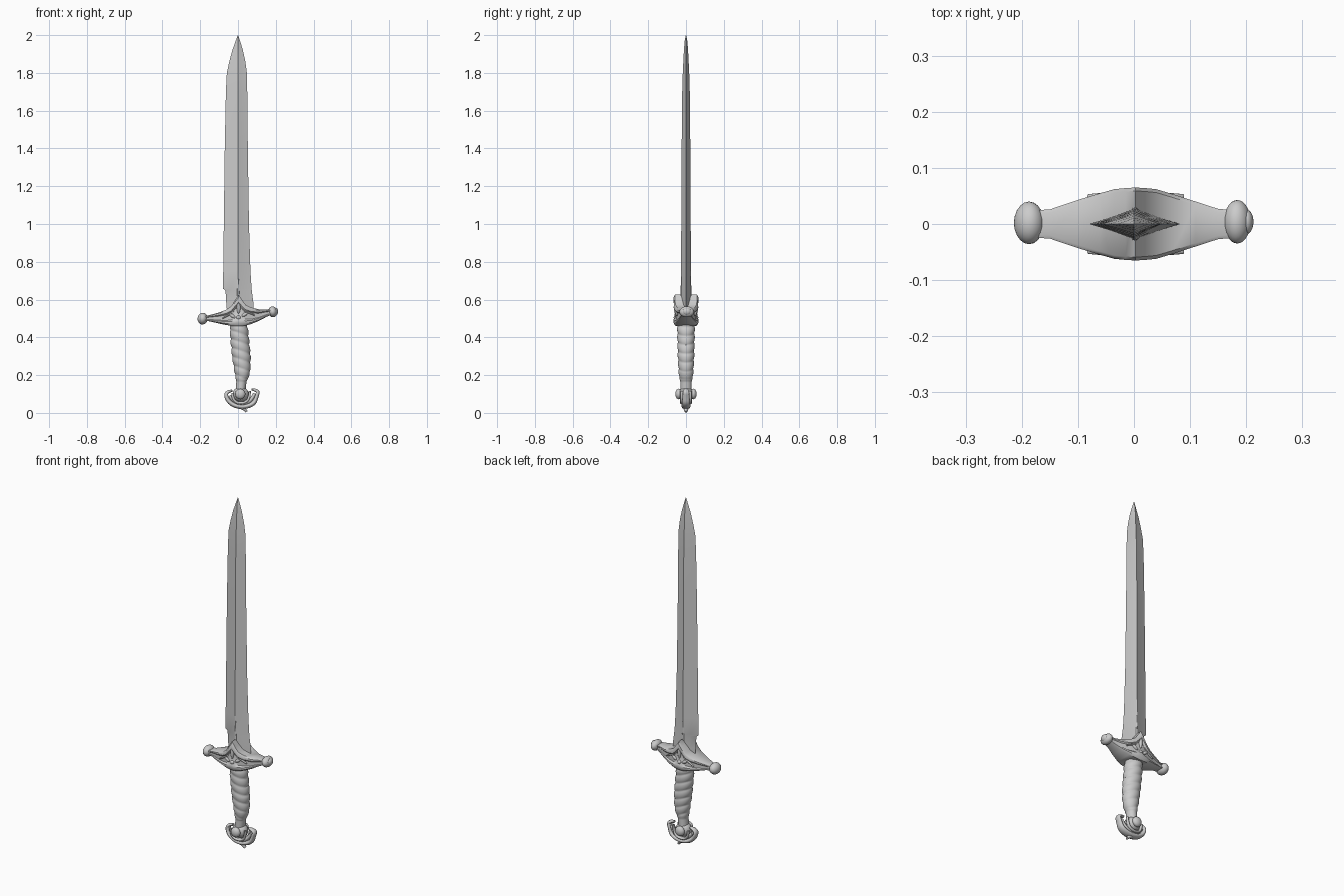
import bpy, bmesh, math
from mathutils import Vector

steel = bpy.data.materials.new("grey_steel")
steel.diffuse_color = (0.6, 0.6, 0.6, 1)


def finish(obj, angle=35):
    obj.data.materials.append(steel)
    bpy.ops.object.select_all(action='DESELECT')
    obj.select_set(True)
    bpy.context.view_layer.objects.active = obj
    bpy.ops.object.shade_smooth_by_angle(angle=math.radians(angle))
    return obj


def loft(name, rings, angle=35):
    """Skin a list of equal-length point rings and cap both ends."""
    bm = bmesh.new()
    rows = [[bm.verts.new(p) for p in ring] for ring in rings]
    n = len(rows[0])
    for a, b in zip(rows, rows[1:]):
        for i in range(n):
            j = (i + 1) % n
            bm.faces.new((a[i], a[j], b[j], b[i]))
    bm.faces.new(rows[0])
    bm.faces.new(rows[-1])
    bmesh.ops.recalc_face_normals(bm, faces=bm.faces)
    me = bpy.data.meshes.new(name)
    bm.to_mesh(me)
    bm.free()
    obj = bpy.data.objects.new(name, me)
    bpy.context.collection.objects.link(obj)
    return finish(obj, angle)


def ball(name, loc, scale, tilt=0):
    bpy.ops.mesh.primitive_uv_sphere_add(segments=20, ring_count=12, location=loc,
                                         rotation=(0, tilt, 0))
    obj = bpy.context.object
    obj.name = name
    obj.scale = scale
    return finish(obj)


def tube(name, pts, depth_scale=1.0, y=0):
    """Smooth tapered tube in the xz plane; pts are (x, z, radius)."""
    cu = bpy.data.curves.new(name, 'CURVE')
    cu.dimensions = '3D'
    cu.bevel_depth = 1
    cu.bevel_resolution = 3
    cu.use_fill_caps = True
    sp = cu.splines.new('NURBS')
    sp.points.add(len(pts) - 1)
    for p, (x, z, r) in zip(sp.points, pts):
        p.co = (x, 0, z, 1)
        p.radius = r
    sp.use_endpoint_u = True
    sp.order_u = 3
    sp.resolution_u = 6
    obj = bpy.data.objects.new(name, cu)
    obj.location.y = y
    obj.scale.y = depth_scale
    bpy.context.collection.objects.link(obj)
    bpy.ops.object.select_all(action='DESELECT')
    obj.select_set(True)
    bpy.context.view_layer.objects.active = obj
    bpy.ops.object.convert(target='MESH')
    return finish(bpy.context.object, 50)


def lerp_table(table, t):
    for a, b in zip(table, table[1:]):
        if a[0] <= t <= b[0]:
            f = (t - a[0]) / (b[0] - a[0])
            return [u + (v - u) * f for u, v in zip(a[1:], b[1:])]
    return table[-1][1:]


# blade: hollow-ground diamond with a notch low on the left edge
blade = [(0.50, -0.055, 0.085, 0.028), (0.58, -0.062, 0.082, 0.028),
         (0.648, -0.066, 0.073, 0.027), (0.658, -0.080, 0.072, 0.027),
         (0.75, -0.078, 0.066, 0.026), (1.00, -0.075, 0.058, 0.025),
         (1.40, -0.070, 0.052, 0.023), (1.70, -0.064, 0.049, 0.020),
         (1.80, -0.059, 0.047, 0.017), (1.86, -0.046, 0.039, 0.014),
         (1.92, -0.030, 0.026, 0.011), (1.97, -0.012, 0.011, 0.007),
         (2.00, -0.001, 0.001, 0.001)]
rings = []
for z, xl, xr, d in blade:
    m = d * 0.45
    rings.append([(xl, 0, z), (xl * .5, -m, z), (0, -d, z), (xr * .5, -m, z),
                  (xr, 0, z), (xr * .5, m, z), (0, d, z), (xl * .5, m, z)])
loft("blade", rings, 25)

# crossguard: tilted arms, central peak, sunken front and back panels
guard = [(-0.185, 0.487, 0.511, 0.024), (-0.15, 0.485, 0.518, 0.026),
         (-0.10, 0.473, 0.532, 0.043), (-0.06, 0.465, 0.547, 0.055),
         (-0.035, 0.461, 0.566, 0.062), (-0.015, 0.459, 0.598, 0.064),
         (0.003, 0.459, 0.626, 0.065), (0.020, 0.460, 0.600, 0.064),
         (0.040, 0.463, 0.573, 0.062), (0.07, 0.470, 0.558, 0.053),
         (0.11, 0.487, 0.548, 0.040), (0.15, 0.508, 0.548, 0.027),
         (0.185, 0.524, 0.546, 0.024)]
rings = []
for x, zb, zt, d in guard:
    h = zt - zb
    s = d - min(0.009, h * 0.1)
    side = [(d - .010, 0), (d, .10), (d, .22), (s, .30),
            (s, .66), (d, .76), (d, .92), (d - .006, 1)]
    half = [(x, -y, zb + h * k) for y, k in side]
    rings.append(half + [(x, -p[1], p[2]) for p in reversed(half)])
loft("crossguard", rings, 40)

# knobs on the guard ends
ball("left_knob", (-0.187, 0.002, 0.499), (0.027, 0.038, 0.031), 0.15)
ball("left_knob_cap", (-0.203, 0.002, 0.497), (0.011, 0.020, 0.018))
ball("right_knob", (0.184, 0.004, 0.535), (0.024, 0.039, 0.029), -0.15)
ball("right_knob_cap", (0.200, 0.004, 0.537), (0.013, 0.022, 0.019))

# carved leaves and scrolls on both guard faces
for side, s in (("front", -1), ("back", 1)):
    ball(side + "_leaf", (0.003, s * 0.056, 0.560), (0.010, 0.009, 0.034))
    ball(side + "_bead", (0.003, s * 0.056, 0.505), (0.011, 0.009, 0.011))
    for m in (-1, 1):
        dz = 0.008 * m
        ball(side + "_petal", (0.003 + m * 0.032, s * 0.051, 0.517 + dz * .5),
             (0.019, 0.010, 0.009), -m * 0.6)
        tube(side + "_scroll", [(0.003 + m * 0.006, 0.585, .003),
                                (0.003 + m * 0.020, 0.540, .005),
                                (0.003 + m * 0.060, 0.522 + dz, .005),
                                (0.003 + m * 0.085, 0.508 + dz, .003)],
             1.4, s * 0.049)
# spine ridge running up from the guard on each blade face
for side, s in (("front", -1), ("back", 1)):
    tube(side + "_blade_spine", [(0.002, 0.60, .007), (0.0, 0.70, .004), (0, 0.80, .001)],
         0.8, s * 0.024)

# grip: bent axis, overlapping spiral wraps; table is z, centre x, radius x, radius y
grip = [(0.12, 0.014, 0.026, 0.030), (0.165, 0.018, 0.027, 0.030),
        (0.185, 0.021, 0.034, 0.036), (0.22, 0.023, 0.043, 0.040),
        (0.30, 0.018, 0.050, 0.044), (0.38, 0.010, 0.050, 0.046),
        (0.44, 0.005, 0.049, 0.047), (0.48, 0.003, 0.044, 0.044)]
rings = []
N, M = 28, 72
for k in range(M + 1):
    z = 0.12 + 0.36 * k / M
    cx, rx, ry = lerp_table(grip, z)
    ring = []
    for i in range(N):
        a = 2 * math.pi * i / N
        phase = (z + 0.016 * math.cos(a)) / 0.047 % 1
        groove = 0.89 + 0.12 * math.sin(math.pi * phase) ** 0.6
        if z < 0.18:
            groove = 1
        ring.append((cx + rx * groove * math.cos(a), ry * groove * math.sin(a), z))
    rings.append(ring)
loft("wrapped_grip", rings, 50)

# pommel: round core with side bosses, crescent wings, curled ends and a tail
ball("pommel_core", (0.014, 0, 0.098), (0.043, 0.040, 0.040))
for side, s in (("front", -1), ("back", 1)):
    ball(side + "_pommel_boss", (0.012, s * 0.038, 0.100), (0.027, 0.019, 0.028))
    tube(side + "_pommel_rim", [(-0.030, 0.105, .006), (-0.028, 0.062, .007),
                                (0.022, 0.048, .007), (0.062, 0.070, .007),
                                (0.062, 0.115, .006)], 1.3, s * 0.022)
tube("pommel_crescent", [(-0.030, 0.118, .006), (-0.066, 0.112, .010), (-0.058, 0.070, .012),
                         (-0.025, 0.040, .013), (0.030, 0.030, .014), (0.085, 0.048, .013),
                         (0.098, 0.085, .011), (0.110, 0.120, .010),
                         (0.072, 0.124, .006)], 1.7)
tube("pommel_inner_band", [(-0.045, 0.090, .009), (-0.020, 0.058, .012), (0.025, 0.045, .013),
                           (0.072, 0.065, .012), (0.088, 0.102, .009)], 1.6)
tube("pommel_tail", [(0.005, 0.040, .012), (0.020, 0.028, .011),
                     (0.035, 0.020, .009), (0.046, 0.006, .006)], 1.4)
